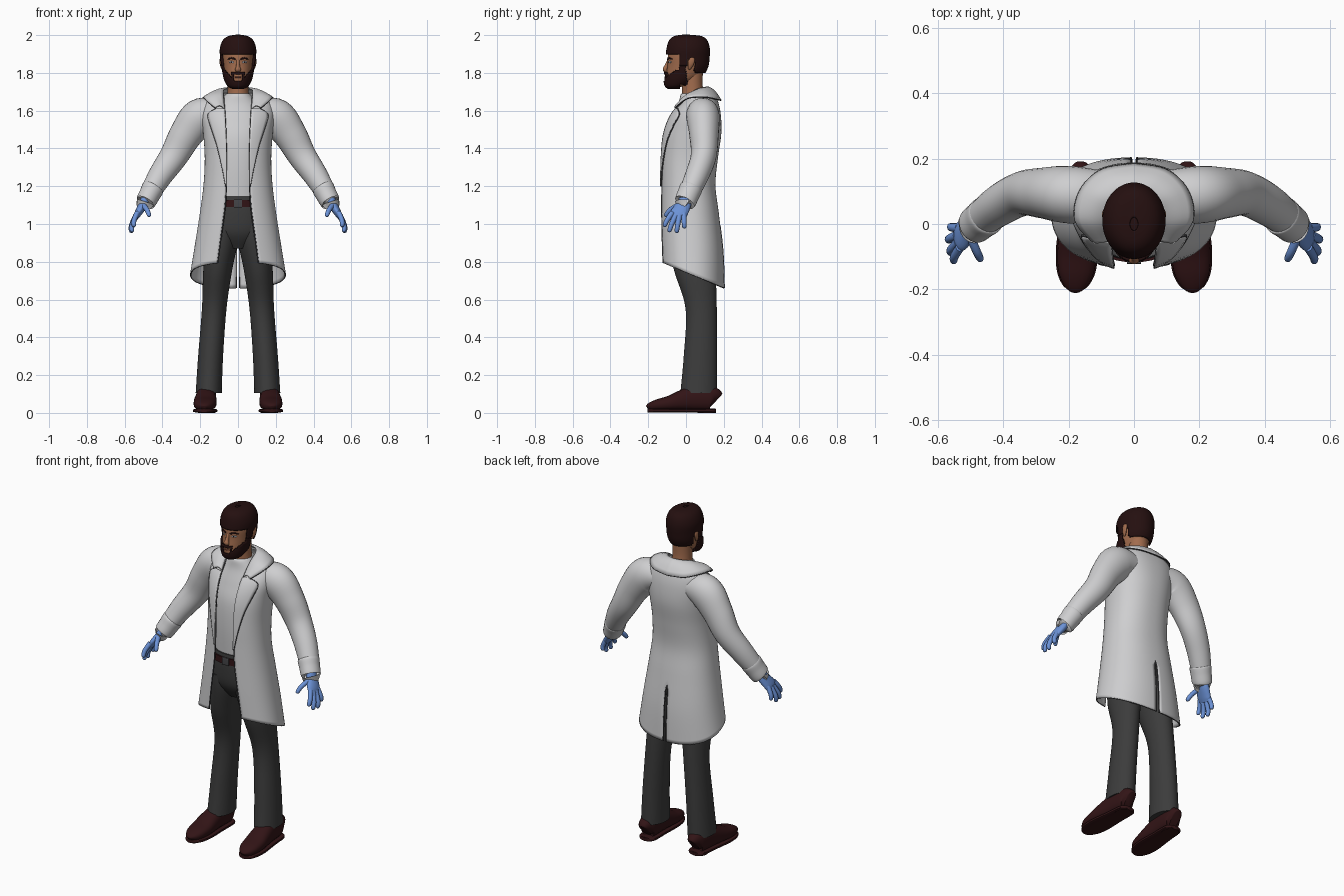
import bpy, bmesh
from math import sin, cos, pi, asin
from mathutils import Vector

if "Cube" in bpy.data.objects:
    bpy.data.objects.remove(bpy.data.objects["Cube"])


def material(name, r, g, b):
    m = bpy.data.materials.new(name)
    m.use_nodes = True
    m.diffuse_color = (r, g, b, 1)
    m.node_tree.nodes["Principled BSDF"].inputs["Base Color"].default_value = (r, g, b, 1)
    return m


WHITE = material("white cloth", .62, .62, .63)
TRIM = material("grey trim", .06, .06, .065)
SKIN = material("skin", .36, .15, .075)
HAIR = material("dark hair", .018, .005, .005)
GREY = material("charcoal cloth", .045, .045, .045)
LEATHER = material("brown leather", .032, .007, .008)
GLOVE = material("blue rubber", .15, .29, .68)
EYE = material("eye grey", .4, .45, .5)
LIP = material("lip", .25, .08, .05)


def smooth(keys, steps=6):
    """Catmull-Rom sampling of rows of numbers."""
    out = []
    for i in range(len(keys) - 1):
        a, b, c, d = (keys[max(0, min(len(keys) - 1, i + k))] for k in (-1, 0, 1, 2))
        for s in range(steps):
            t = s / steps
            out.append([q + .5 * t * (r - p + t * (2*p - 5*q + 4*r - w + t * (3*(q - r) + w - p)))
                        for p, q, r, w in zip(a, b, c, d)])
    return out + [list(keys[-1])]


def loft(name, rings, mat, closed=True, mirror=False, thick=0, keep=None):
    bm = bmesh.new()
    rows = [[bm.verts.new(p) for p in ring] for ring in rings]
    n = len(rows[0])
    for a, b in zip(rows, rows[1:]):
        for i in range(n if closed else n - 1):
            j = (i + 1) % n
            bm.faces.new((a[i], a[j], b[j], b[i]))
    if closed and not keep:
        bm.faces.new(rows[0])
        bm.faces.new(rows[-1])
    if keep:
        drop = [f for f in bm.faces if not keep(f.calc_center_median())]
        bmesh.ops.delete(bm, geom=drop, context='FACES')
    bmesh.ops.recalc_face_normals(bm, faces=bm.faces)
    me = bpy.data.meshes.new(name)
    bm.to_mesh(me)
    bm.free()
    me.materials.append(mat)
    ob = bpy.data.objects.new(name, me)
    bpy.context.collection.objects.link(ob)
    if mirror:
        ob.modifiers.new("mirror", 'MIRROR').merge_threshold = .002
    if thick:
        mod = ob.modifiers.new("thickness", 'SOLIDIFY')
        mod.thickness, mod.offset = thick, 0
    bpy.ops.object.select_all(action='DESELECT')
    ob.select_set(True)
    bpy.context.view_layer.objects.active = ob
    bpy.ops.object.shade_smooth_by_angle(angle=.8)
    return ob


def power(v, e):
    return abs(v) ** e * (1 if v > 0 else -1)


def oval(z, rx, yf, yb, cx=0, e=1, n=40):
    return [Vector((cx + rx * power(sin(2*pi*i/n), e),
                    (yf + yb) / 2 - (yb - yf) / 2 * power(cos(2*pi*i/n), e), z)) for i in range(n)]


def stack(name, keys, mat, e=1, n=40, **kw):
    return loft(name, [oval(*k, e=e, n=n) for k in smooth(keys)], mat, **kw)


def tube(name, keys, mat, ref=(0, 1, 0), e=1, n=20, steps=6, mirror=True):
    """Sweep of x, y, z, half width along ref, other half width."""
    rows = smooth(keys, steps)
    pts = [Vector(r[:3]) for r in rows]
    rings = []
    for i, r in enumerate(rows):
        t = (pts[min(i + 1, len(pts) - 1)] - pts[max(i - 1, 0)]).normalized()
        a = Vector(ref)
        a = (a - t * a.dot(t)).normalized()
        b = t.cross(a)
        rings.append([pts[i] + a * r[3] * power(cos(2*pi*k/n), e) + b * r[4] * power(sin(2*pi*k/n), e)
                      for k in range(n)])
    return loft(name, rings, mat, mirror=mirror)


def edging(name, pts, r=.004):
    tube(name, [(*p, r, r) for p in pts], TRIM, ref=(.3, .8, .5), n=6, steps=1)


# Coat: half a sheet from front opening to back seam, mirrored
E = .88
COAT = smooth([(.80, .25, -.13, .20, .108, .42), (.95, .222, -.133, .193, .088, .3),
               (1.1, .195, -.132, .17, .068, .15), (1.22, .178, -.13, .152, .062, .05),
               (1.35, .172, -.128, .165, .062, 0), (1.48, .18, -.115, .183, .065, 0),
               (1.58, .19, -.075, .18, .07, 0), (1.65, .17, -.015, .165, .075, 0),
               (1.69, .11, .02, .145, .075, 0)])


def coat_ring(row, n=36):
    z, rx, yf, yb, gap, tilt = row
    start = asin((gap / rx) ** (1 / E))
    end = pi - (.025 if z < 1.04 else 0)
    out = []
    for i in range(n + 1):
        t = start + (end - start) * i / n
        y = (yf + yb) / 2 - (yb - yf) / 2 * power(cos(t), E)
        x = 0 if i == n and z >= 1.04 else rx * power(sin(t), E)
        out.append(Vector((x, y, z - tilt * (y - yf))))
    return out


coat = [coat_ring(r) for r in COAT]
loft("coat_body", coat, WHITE, closed=False, mirror=True, thick=.008)
edging("coat_front_edge", [r[0] + Vector((0, -.002, 0)) for r in coat[:-4]])
edging("coat_hem_edge", coat[0], .003)
edging("coat_vent_edge", [r[-1] + Vector((0, .002, 0)) for r, k in zip(coat, COAT) if k[0] < 1.06])


def coat_y(x, z):
    for a, b in zip(COAT, COAT[1:]):
        if a[0] <= z <= b[0]:
            f = (z - a[0]) / (b[0] - a[0])
            _, rx, yf, yb, _, _ = [p + (q - p) * f for p, q in zip(a, b)]
            t = asin(min(1, x / rx) ** (1 / E))
            return (yf + yb) / 2 - (yb - yf) / 2 * cos(t) ** E


# Lapels lie on the chest, the collar rolls round the neck
lapel = []
for z, x0, x1 in smooth([(1.2, .06, .064), (1.3, .06, .083), (1.42, .061, .112), (1.52, .065, .145),
                         (1.58, .068, .158), (1.61, .07, .115)]):
    xs = [x0 + (x1 - x0) * i / 6 for i in range(7)]
    lapel.append([Vector((x, coat_y(x, z) - .009, z)) for x in xs])
loft("lapels", lapel, WHITE, closed=False, mirror=True, thick=.007)
edging("lapel_edge", [r[-1] for r in lapel])

collar = []
for r in smooth([(.072, -.05, 1.61, .12, -.058, 1.615), (.077, .0, 1.675, .178, .01, 1.665),
                 (.074, .06, 1.712, .165, .1, 1.672), (.045, .1, 1.722, .1, .165, 1.66),
                 (0, .115, 1.725, 0, .184, 1.655)]):
    a, b = Vector(r[:3]), Vector(r[3:])
    collar.append([a.lerp(b, i / 6) + Vector((0, 0, .014 * sin(pi * i / 6))) for i in range(7)])
loft("collar", collar, WHITE, closed=False, mirror=True, thick=.008)
edging("collar_edge", [r[-1] for r in collar])

# Sleeves and cuffs
tube("sleeves", [(.11, .085, 1.585, .08, .075), (.2, .09, 1.565, .088, .1), (.275, .095, 1.475, .078, .088),
                 (.34, .093, 1.36, .068, .075), (.415, .055, 1.25, .062, .064), (.485, .0, 1.13, .052, .05)],
     WHITE, n=28)
tube("cuffs", [(.448, .028, 1.193, .054, .052), (.452, .025, 1.186, .061, .059), (.468, .012, 1.155, .059, .056),
               (.488, -.004, 1.118, .057, .053), (.49, -.006, 1.115, .05, .046)], WHITE, n=28)

# Gloved hands
tube("palms", [(.48, .0, 1.15, .032, .028), (.503, -.012, 1.1, .038, .024), (.53, -.038, 1.055, .046, .019),
               (.542, -.046, 1.03, .036, .012)], GLOVE)
FINGERS = {"index": ((.533, -.072, 1.06), (.55, -.1, 1.02), (.552, -.116, .985)),
           "middle": ((.538, -.055, 1.045), (.56, -.078, .995), (.562, -.09, .957)),
           "ring": ((.541, -.035, 1.045), (.565, -.045, .99), (.565, -.05, .953)),
           "little": ((.535, -.012, 1.055), (.558, -.01, 1.01), (.56, -.008, .977)),
           "thumb": ((.505, -.03, 1.105), (.482, -.083, 1.075), (.468, -.112, 1.04))}
for name, (a, b, c) in FINGERS.items():
    tube(name + "_fingers", [(*a, .015, .014), (*b, .013, .013), (*Vector(b).lerp(Vector(c), .8), .011, .011),
                             (*c, .004, .004)], GLOVE, n=12, steps=4)

# Shirt, trousers and belt
stack("shirt", [(1.12, .132, -.1, .12), (1.3, .14, -.108, .14), (1.45, .15, -.1, .15), (1.55, .15, -.07, .14),
                (1.63, .11, -.04, .125), (1.68, .07, -.03, .11), (1.692, .06, -.018, .1)], WHITE, e=.9)
stack("trouser_seat", [(.87, .06, -.05, .12), (.95, .15, -.1, .15), (1.05, .155, -.112, .145),
                       (1.148, .14, -.108, .125)], GREY, e=.9)
stack("belt", [(1.09, .156, -.117, .142), (1.128, .15, -.117, .137)], LEATHER, e=.9)
tube("belt_buckle", [(-.022, -.118, 1.109, .005, .022), (.022, -.118, 1.109, .005, .022)], TRIM,
     e=.4, mirror=False)
stack("trouser_legs", [(.105, .069, -.03, .165, .155), (.3, .066, -.012, .165, .145), (.55, .065, -.002, .163, .126),
                       (.75, .076, -.062, .157, .108), (.9, .083, -.092, .15, .085), (1.0, .08, -.1, .145, .08)],
      GREY, mirror=True)

# Shoes: uppers on a thin sole with a heel
UPPER = [(-.203, .012, .026), (-.19, .034, .042), (-.15, .054, .06), (-.09, .061, .078), (-.03, .058, .105),
         (.03, .053, .128), (.1, .05, .132), (.14, .044, .125), (.157, .025, .1)]
tube("shoes", [(.18 - .05 * (y + .2), y, .012 + h / 2, w, h / 2) for y, w, h in UPPER], LEATHER, ref=(1, 0, 0), e=.8)
tube("soles", [(.18 - .05 * (y + .2), y, .012, w + .004, .01) for y, w, h in UPPER], LEATHER, ref=(1, 0, 0), e=.5)
stack("heels", [(0, .046, .06, .158, .166), (.02, .048, .06, .16, .166)], LEATHER, mirror=True)

# Head and neck
HEAD = [(1.722, .02, -.085, -.04), (1.735, .045, -.1, .0), (1.765, .062, -.106, .055), (1.8, .071, -.103, .09),
        (1.84, .077, -.098, .102), (1.89, .081, -.096, .107), (1.94, .077, -.082, .104), (1.975, .05, -.05, .075),
        (1.985, .02, -.01, .04)]
stack("neck", [(1.62, .075, -.03, .105), (1.68, .058, -.022, .095), (1.74, .054, -.02, .088), (1.82, .055, -.02, .09)],
      SKIN)
stack("head", HEAD, SKIN)


def face_y(x, z):
    r = min(smooth(HEAD, 12), key=lambda k: abs(k[0] - z))
    return (r[2] + r[3]) / 2 - (r[3] - r[2]) / 2 * (1 - (x / r[1]) ** 2) ** .5


def is_beard(p):
    ax = abs(p.x)
    if p.y > -.035:
        return p.y < .0 + (1.8 - p.z) * .1 and p.z < 1.87 and p.z > 1.735 - p.y * .3
    edge = p.z < 1.758 + max(0, ax - .02) * 1.1
    lip = ax < .034 and 1.79 < p.z < 1.806
    return p.y < -.03 and (edge or lip or (.024 < ax < .034 and p.z < 1.8))


def is_hair(p):
    if p.y < -.03:
        return p.z > 1.897
    if p.y < .005:
        return p.z > 1.84
    return p.z > (1.875 if p.y < .045 else 1.8)


stack("beard", [(z - .003, rx + .006, yf - .008, yb + .004) for z, rx, yf, yb in HEAD], HAIR, n=96,
      thick=.01, keep=is_beard)
stack("hair", [(1.78, .072, -.1, .085), (1.83, .085, -.1, .112), (1.88, .09, -.103, .12), (1.93, .091, -.098, .121),
               (1.97, .076, -.085, .108), (1.99, .05, -.06, .08), (1.997, .012, -.02, .02)], HAIR, n=64,
      thick=.01, keep=is_hair)
stack("hair_crown", [(1.95, .07, -.07, .1), (1.98, .06, -.066, .09), (1.995, .025, -.03, .04)], HAIR)

# Face details
tube("nose", [(0, -.092, 1.865, .008, .009), (0, -.104, 1.835, .011, .01), (0, -.111, 1.818, .012, .016),
              (0, -.1, 1.806, .006, .01)], SKIN, mirror=False)
tube("ears", [(.08, .028, 1.885, .004, .004), (.088, .03, 1.875, .016, .008), (.089, .026, 1.85, .016, .008),
              (.083, .018, 1.825, .009, .006), (.08, .016, 1.818, .003, .003)], SKIN)
y = face_y(.034, 1.857)
tube("eyes", [(.02, y - .004, 1.856, .003, .002), (.034, y + .001, 1.857, .004, .006),
              (.047, y + .011, 1.857, .003, .002)], EYE)
tube("irises", [(.034, y + .001, 1.857, .004, .004), (.034, y - .004, 1.857, .004, .004)], HAIR, ref=(1, 0, 0), n=12)
tube("eyebrows", [(x, face_y(x, z) - .001, z, .004, h) for x, z, h in
                  ((.014, 1.872, .004), (.034, 1.878, .005), (.055, 1.872, .002))], HAIR)
tube("mouth", [(x, face_y(x, 1.777) - .002, 1.777, .004, .004 - abs(x) * .1) for x in (-.022, 0, .022)],
     LIP, mirror=False)
